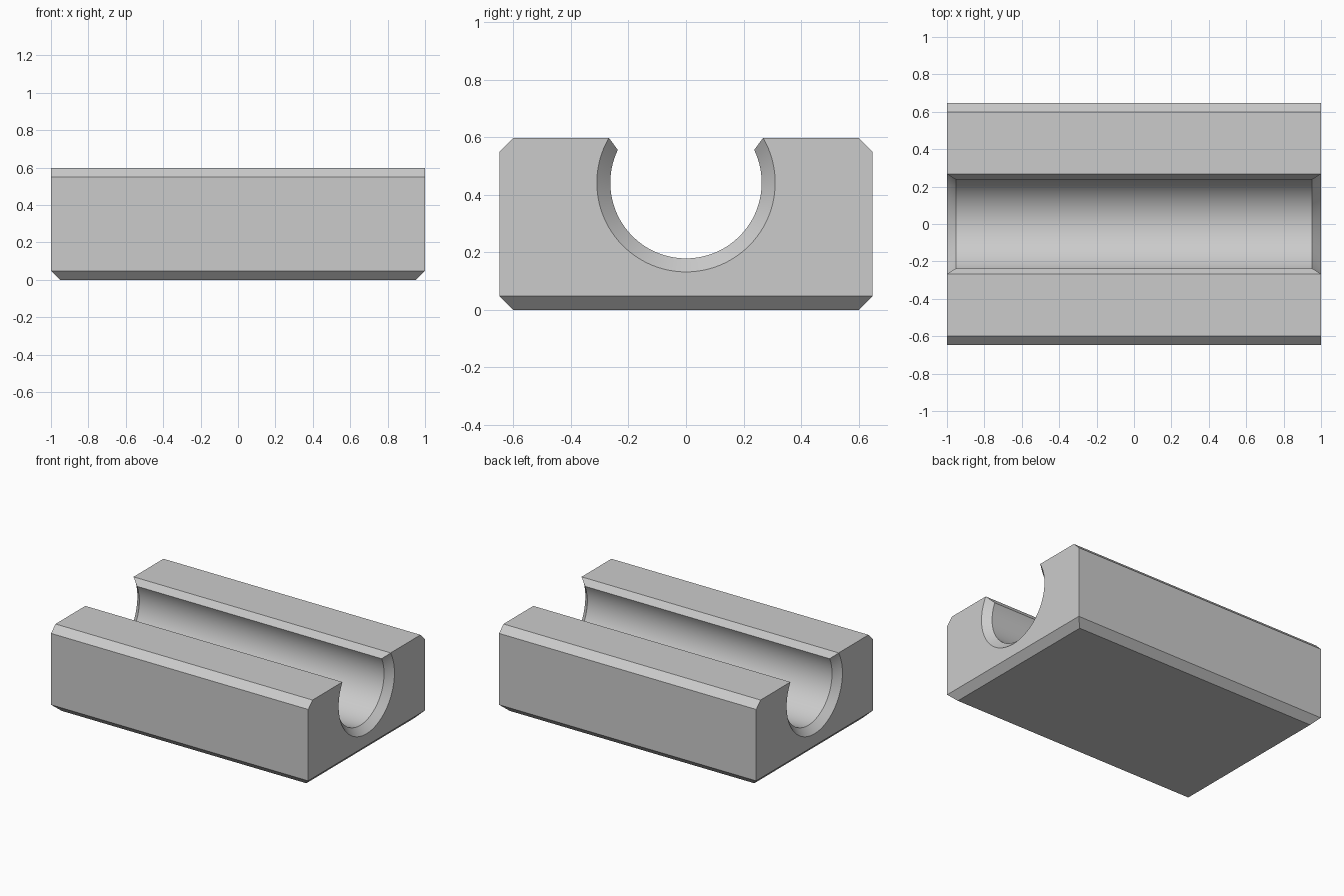
import bpy, bmesh, math

cube = bpy.data.objects.get("Cube")
if cube:
    bpy.data.objects.remove(cube, do_unlink=True)

# Main dimensions
HALF_X, HALF_Y, TOP = 1.0, 0.648, 0.598
CH = 0.048                      # chamfer size
BORE_Z, BORE_R, MOUTH_R = 0.442, 0.263, 0.31
STEPS = 64

grey = bpy.data.materials.new("plain_grey")
grey.use_nodes = True
colour = (0.6, 0.6, 0.6, 1)
grey.diffuse_color = colour
grey.node_tree.nodes["Principled BSDF"].inputs["Base Color"].default_value = colour

bm = bmesh.new()


def arc(x, radius, lip_z):
    """Open circular groove section, from the back lip down and round to the front lip."""
    start = math.asin((lip_z - BORE_Z) / radius)
    sweep = math.pi + 2 * start
    return [bm.verts.new((x, radius * math.cos(start - sweep * i / STEPS),
                          BORE_Z + radius * math.sin(start - sweep * i / STEPS)))
            for i in range(STEPS + 1)]


def strip(a, b):
    for i in range(len(a) - 1):
        bm.faces.new((a[i], a[i + 1], b[i + 1], b[i]))


# Each end: flared groove mouth, outer outline and bottom chamfer corners
ends = []
for side in (-1, 1):
    mouth = arc(side * HALF_X, MOUTH_R, TOP)
    bore = arc(side * (HALF_X - CH), BORE_R, TOP - 0.042)
    half = [(HALF_Y - CH, TOP), (HALF_Y, TOP - CH), (HALF_Y, CH)]
    outline = [(-y, z) for y, z in half] + [(y, z) for y, z in reversed(half)]
    outer = [bm.verts.new((side * HALF_X, y, z)) for y, z in outline]
    foot = [bm.verts.new((side * (HALF_X - CH), s * (HALF_Y - CH), 0)) for s in (-1, 1)]
    bm.faces.new(mouth + outer)
    strip(mouth, bore)
    bm.faces.new((outer[2], outer[3], foot[1], foot[0]))
    ends.append((mouth, bore, outer, foot))

# Long faces joining the two ends
(m0, b0, o0, f0), (m1, b1, o1, f1) = ends
strip(b0, b1)
strip([m0[-1]] + o0[:3] + f0 + o0[3:] + [m0[0]],
      [m1[-1]] + o1[:3] + f1 + o1[3:] + [m1[0]])
for i in (0, -1):               # bevelled groove lips
    bm.faces.new((m0[i], m1[i], b1[i], b0[i]))

bmesh.ops.recalc_face_normals(bm, faces=bm.faces)
mesh = bpy.data.meshes.new("grooved_block")
bm.to_mesh(mesh)
bm.free()
mesh.materials.append(grey)
block = bpy.data.objects.new("grooved_block", mesh)
bpy.context.collection.objects.link(block)

bpy.ops.object.select_all(action="DESELECT")
block.select_set(True)
bpy.context.view_layer.objects.active = block
bpy.ops.object.shade_smooth_by_angle(angle=math.radians(25))
